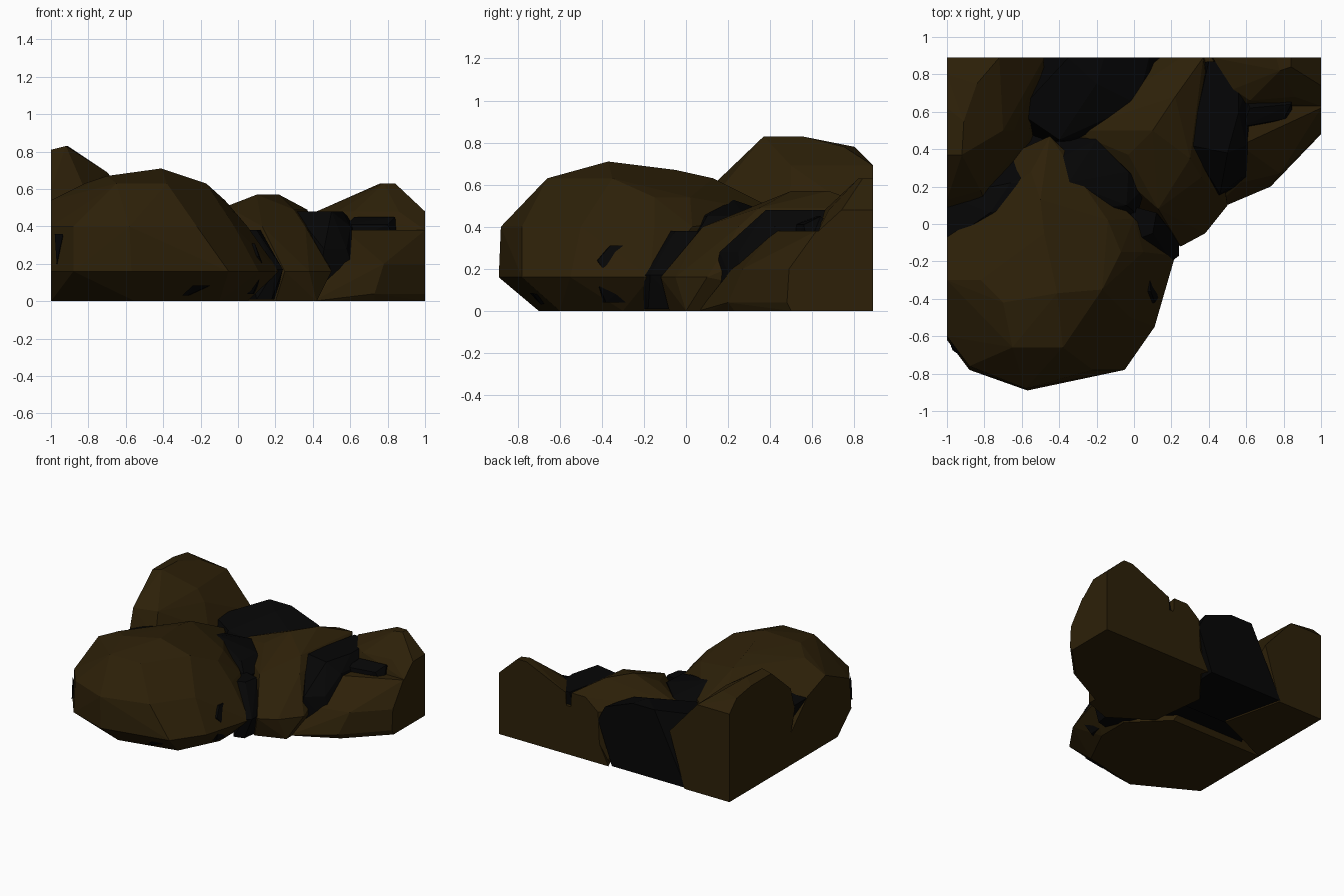
import bpy
import bmesh

# Remove the default cube
cube = bpy.data.objects.get("Cube")
if cube:
    bpy.data.objects.remove(cube, do_unlink=True)


def make_material(name, colour):
    mat = bpy.data.materials.new(name)
    mat.use_nodes = True
    mat.diffuse_color = colour
    shader = next(n for n in mat.node_tree.nodes if n.type == "BSDF_PRINCIPLED")
    shader.inputs["Base Color"].default_value = colour
    shader.inputs["Roughness"].default_value = 1
    return mat


brown = make_material("dark brown stone", (0.026, 0.0145, 0.0025, 1))
black = make_material("black stone", (0.0016, 0.0016, 0.0017, 1))

# The pile is sliced flat on these sides
LEFT, RIGHT, BACK = -1, 1, 0.89


def make_rock(name, mat, tiers):
    """Wrap a faceted boulder around outlines stacked as (height, outline)."""
    bm = bmesh.new()
    for height, outline in tiers:
        for x, y in outline:
            bm.verts.new((x, y, height))
    hull = bmesh.ops.convex_hull(bm, input=bm.verts[:])
    spare = set(hull["geom_interior"] + hull["geom_unused"])
    loose = [v for v in spare if isinstance(v, bmesh.types.BMVert) and v.is_valid]
    bmesh.ops.delete(bm, geom=loose, context="VERTS")
    # Merge nearly level triangles into broad facets
    bmesh.ops.dissolve_limit(bm, angle_limit=0.06, verts=bm.verts[:], edges=bm.edges[:])
    bmesh.ops.recalc_face_normals(bm, faces=bm.faces[:])
    mesh = bpy.data.meshes.new(name)
    bm.to_mesh(mesh)
    bm.free()
    mesh.materials.append(mat)
    rock = bpy.data.objects.new(name, mesh)
    bpy.context.collection.objects.link(rock)
    return rock


# Large rounded boulder at the front
make_rock("front_boulder", brown, [
    (0, [(LEFT, -.45), (-.55, -.7), (-.1, -.6), (.05, -.3), (.05, -.05), (-.2, .2), (LEFT, .2)]),
    (.16, [(LEFT, -.62), (-.88, -.78), (-.57, -.89), (-.05, -.78), (.11, -.55), (.14, -.33),
           (.22, -.17), (LEFT, .22)]),
    (.4, [(LEFT, -.6), (-.88, -.76), (-.58, -.88), (-.22, -.78), (-.02, -.5), (.05, -.15), (0, .03)]),
    (.46, [(-.45, .47), (LEFT, -.08)]),
    (.54, [(LEFT, -.3), (-.07, -.15), (-.14, .02), (-.55, .28)]),
    (.63, [(-.65, -.66), (-.38, -.66), (-.17, -.35), (-.5, .13), (-.82, -.3)]),
    (.67, [(-.7, -.42), (-.48, -.05)]),
    (.71, [(-.41, -.37)]),
])

# Tall boulder in the back corner
make_rock("corner_boulder", brown, [
    (0, [(LEFT, .2), (-.5, .42), (-.61, BACK), (LEFT, BACK)]),
    (.42, [(LEFT, .08), (-.8, .12), (-.57, .45), (-.48, BACK)]),
    (.6, [(LEFT, .13), (-.82, .18), (-.64, .5)]),
    (.69, [(-.72, BACK), (-.7, .5), (LEFT, BACK)]),
    (.78, [(LEFT, .8), (-.84, .75)]),
    (.81, [(LEFT, .37), (LEFT, .62)]),
    (.83, [(-.92, .37), (-.91, .55)]),
])

# Sloping ridge in the middle
make_rock("middle_ridge", brown, [
    (0, [(.2, -.08), (.42, 0), (.4, BACK), (.12, BACK), (-.15, .55), (-.1, .12)]),
    (.16, [(.25, -.12), (.38, -.05), (.5, .1), (.08, .02)]),
    (.4, [(-.34, .5), (.13, .08), (.14, BACK), (.36, .25)]),
    (.49, [(.37, BACK), (.3, .35), (-.03, .37), (.25, BACK)]),
    (.57, [(.1, .5), (.22, .68)]),
])

# Dark rock filling the hollow beside the ridge
make_rock("hollow_rock", black, [
    (.03, [(.42, .12), (.66, .26), (.66, .85), (.3, .85)]),
    (.28, [(.46, .16), (.58, .25)]),
    (.4, [(.6, .42), (.64, .85)]),
    (.48, [(.3, .42), (.5, .38), (.4, .87), (.56, .6), (.56, .87)]),
])

# Dark rock behind the front boulder
make_rock("rear_rock", black, [
    (.01, [(-.62, BACK), (.02, BACK), (-.6, .4), (0, .4)]),
    (.34, [(.14, BACK), (.1, .55)]),
    (.46, [(-.62, .6), (-.4, .45), (.08, BACK), (.02, .64)]),
    (.55, [(-.16, BACK), (-.35, BACK), (-.2, .75)]),
])

# Dark wedge showing between the boulders
make_rock("gap_rock", black, [
    (.04, [(-.9, .1), (-.2, .1), (0, .2), (-.5, .7)]),
    (.36, [(.02, .05), (.06, .2)]),
    (.45, [(LEFT, -.1), (LEFT, .15), (-.03, .28), (-.2, .45), (-.04, .1)]),
    (.53, [(-.77, .06), (-.66, .22), (-.35, .22)]),
])

# Dark stone wedged at the foot of the ridge
make_rock("foot_stone", black, [
    (.01, [(.1, -.2), (.18, -.18), (.2, -.02), (-.03, .1)]),
    (.17, [(.2, -.2), (.24, -.17), (.24, -.09)]),
    (.38, [(.02, -.08), (.1, -.05), (.12, .06), (-.03, .1)]),
])

# Dark chips in the sides of the front boulder
make_rock("upper_chip", black, [
    (.18, [(.08, -.4), (.14, -.38)]),
    (.24, [(.06, -.43), (.112, -.42)]),
    (.31, [(.03, -.36), (.09, -.36), (.085, -.29)]),
])
make_rock("lower_chip", black, [
    (.04, [(.04, -.4), (.08, -.38), (.09, -.25)]),
    (.13, [(.06, -.45), (.12, -.42), (.14, -.27)]),
])
make_rock("front_chip", black, [
    (.03, [(-.3, -.69), (-.27, -.69)]),
    (.05, [(-.2, -.6)]),
    (.085, [(-.24, -.743), (-.15, -.73)]),
])
make_rock("side_chip", black, [
    (.2, [(-.97, -.675), (-.95, -.6)]),
    (.36, [(-.98, -.65), (-.935, -.7)]),
])

# Low boulder on the outer side
make_rock("outer_boulder", brown, [
    (0, [(.4, .06), (.52, .12), (.73, .23), (RIGHT, .5), (RIGHT, BACK), (.05, BACK)]),
    (.04, [(.5, .11), (.73, .2), (RIGHT, .48)]),
    (.2, [(.57, .22), (.78, .27), (RIGHT, .49), (.15, BACK)]),
    (.38, [(.57, .42), (.7, .5), (RIGHT, .62), (RIGHT, BACK), (.35, BACK)]),
])

# Dark seam between the outer boulders
make_rock("seam_rock", black, [
    (.3, [(.55, .5), (.85, .58), (.85, .8), (.55, .8)]),
    (.41, [(.58, .52), (.8, .56)]),
    (.45, [(.62, .62), (.84, .64)]),
])

# Peaked boulder on the outer side
make_rock("outer_peak", brown, [
    (.1, [(.4, BACK), (RIGHT, BACK)]),
    (.38, [(.56, .63), (.86, .63), (RIGHT, .63)]),
    (.48, [(.42, BACK), (.53, .72), (.62, .66), (.86, .68), (RIGHT, .74), (RIGHT, BACK)]),
    (.63, [(.78, .82), (.84, .84), (.84, BACK), (.76, BACK)]),
])
